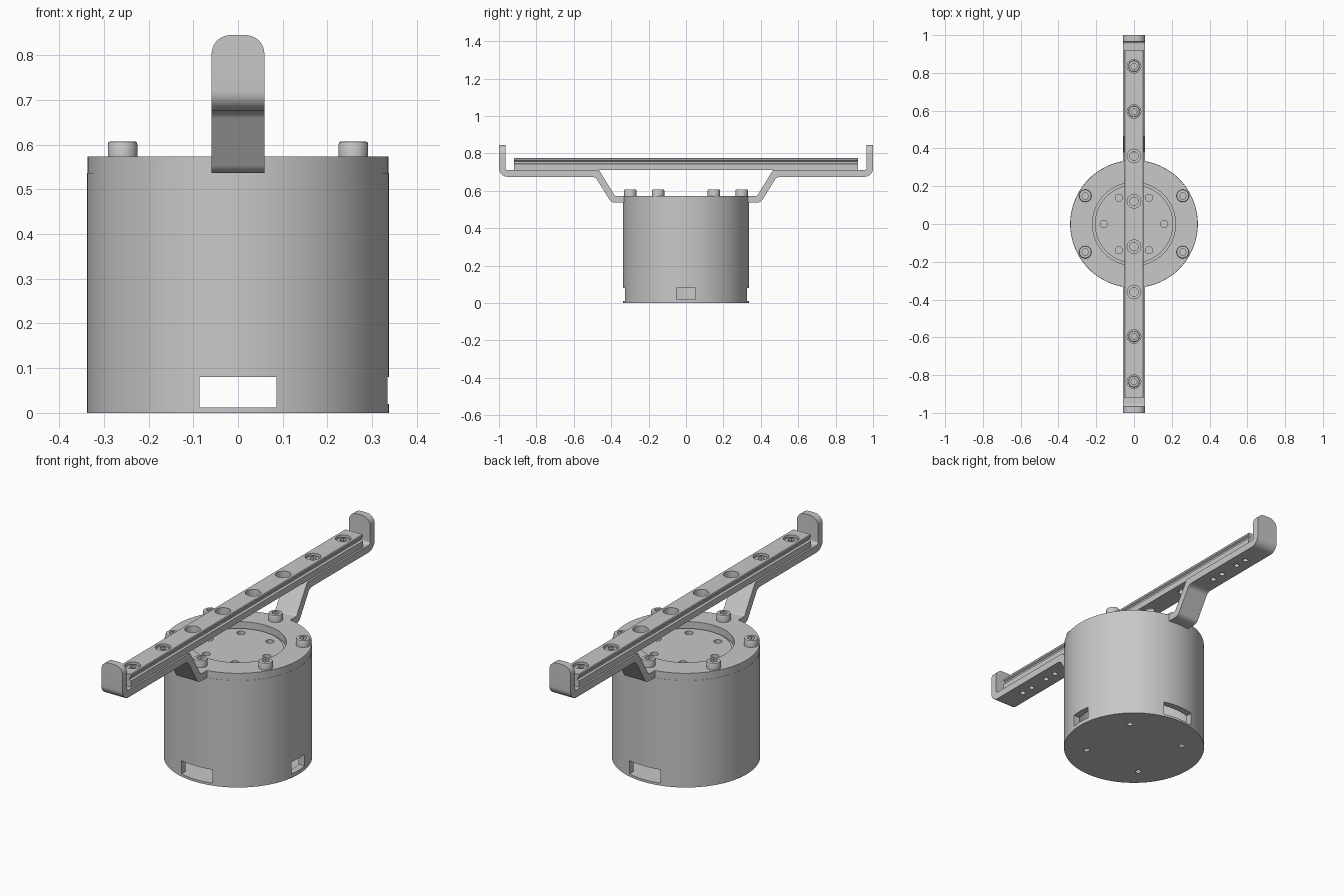
import bpy, bmesh
from math import pi, cos, sin, radians
from mathutils import Vector

if "Cube" in bpy.data.objects:
    bpy.data.objects.remove(bpy.data.objects["Cube"])

GREY = (0.58, 0.58, 0.58, 1)
metal = bpy.data.materials.new("plain_grey_metal")
metal.use_nodes = True
metal.diffuse_color = GREY
metal.node_tree.nodes["Principled BSDF"].inputs["Base Color"].default_value = GREY


def finish(name, bm):
    """Turn a bmesh into a coloured object."""
    bmesh.ops.remove_doubles(bm, verts=bm.verts, dist=1e-5)
    bmesh.ops.recalc_face_normals(bm, faces=bm.faces)
    mesh = bpy.data.meshes.new(name)
    bm.to_mesh(mesh)
    bm.free()
    mesh.materials.append(metal)
    ob = bpy.data.objects.new(name, mesh)
    bpy.context.collection.objects.link(ob)
    return ob


def lathe(name, profile, seg=96):
    """Spin a closed (radius, z) outline about the z axis."""
    bm = bmesh.new()
    rings = []
    for i in range(seg):
        a = 2 * pi * i / seg
        rings.append([bm.verts.new((r * cos(a), r * sin(a), z)) for r, z in profile])
    n = len(profile)
    for i in range(seg):
        p, q = rings[i], rings[(i + 1) % seg]
        for j in range(n):
            k = (j + 1) % n
            if profile[j][0] or profile[k][0]:
                bm.faces.new((p[j], q[j], q[k], p[k]))
    return finish(name, bm)


def prism(name, outline, half, place):
    """Extrude an outline; place(u, v, w) maps it into space."""
    bm = bmesh.new()
    ends = [[bm.verts.new(place(u, v, w)) for u, v in outline] for w in (-half, half)]
    for e in ends:
        bm.faces.new(e)
    n = len(outline)
    for i in range(n):
        k = (i + 1) % n
        bm.faces.new((ends[0][i], ends[0][k], ends[1][k], ends[1][i]))
    return finish(name, bm)


def fillet(corners, steps=8):
    """Round (u, v, radius) corners of a polygon."""
    out = []
    for i, (u, v, r) in enumerate(corners):
        p = Vector((u, v))
        if not r:
            out.append(p)
            continue
        a = (Vector(corners[i - 1][:2]) - p).normalized()
        b = (Vector(corners[(i + 1) % len(corners)][:2]) - p).normalized()
        half = a.angle(b) / 2
        t = r * cos(half) / sin(half)
        centre = p + (a + b).normalized() * (r / sin(half))
        s, e = p + a * t - centre, p + b * t - centre
        for k in range(steps + 1):
            d = s.lerp(e, k / steps).normalized()
            out.append(centre + d * r)
    return out


def rod(x, y, z0, z1, r, seg=32):
    """Temporary cutting cylinder."""
    ob = lathe("cutter", [(0, z0), (r, z0), (r, z1), (0, z1)], seg)
    ob.location = (x, y, 0)
    return ob


def box(x, y, z0, z1, sx, sy):
    """Temporary cutting block."""
    ob = prism("cutter", [(-sx, z0), (sx, z0), (sx, z1), (-sx, z1)], sy,
               lambda u, v, w: (u, w, v))
    ob.location = (x, y, 0)
    return ob


def activate(ob):
    bpy.ops.object.select_all(action="DESELECT")
    bpy.context.view_layer.objects.active = ob
    ob.select_set(True)


def cut(ob, cutters):
    """Subtract the cutters, then remove them."""
    for c in cutters:
        c.hide_render = True
        m = ob.modifiers.new("cut", "BOOLEAN")
        m.operation, m.solver, m.object = "DIFFERENCE", "EXACT", c
    activate(ob)
    for m in list(ob.modifiers):
        bpy.ops.object.modifier_apply(modifier=m.name)
    for c in cutters:
        bpy.data.objects.remove(c)


def smooth(ob):
    activate(ob)
    bpy.ops.object.shade_smooth_by_angle(angle=radians(30))


def copy(ob, location, turn=0):
    c = ob.copy()
    bpy.context.collection.objects.link(c)
    c.location = location
    c.rotation_euler.z = turn
    return c


def around(r, count, start=0):
    return [(r * cos(start + 2 * pi * i / count), r * sin(start + 2 * pi * i / count))
            for i in range(count)]


# Housing: hollow can with front, back and left slots
R, TOP, SEAM, FLOOR = 0.338, 0.573, 0.537, 0.012
can = lathe("housing", [(0.305, FLOOR), (R, FLOOR), (R, SEAM), (0.305, SEAM)], 128)
cut(can, [box(0, 0, 0, 0.08, 0.086, 0.5), box(0.35, 0, 0.02, 0.08, 0.1, 0.052)])
smooth(can)

# Base plate with four mounting holes
base = lathe("base_plate", [(0, 0), (R, 0), (R, FLOOR), (0, FLOOR)], 128)
cut(base, [rod(x, y, -0.1, 0.1, 0.014) for x, y in around(0.23, 4, pi / 4)])
smooth(base)

# Lid ring, and a recessed face with six holes set inside it
lid = lathe("lid_ring", [(0.22, SEAM), (R - 0.001, SEAM), (R - 0.001, TOP), (0.22, TOP)], 128)
smooth(lid)
face = lathe("recessed_face", [(0, 0.51), (0.225, 0.51), (0.225, 0.53), (0.207, 0.53),
                               (0.207, 0.545), (0, 0.545)])
cut(face, [rod(x, y, 0.525, 0.6, 0.019) for x, y in around(0.16, 6)])
smooth(face)

# Cap screws, six on the lid and four in the rail
screw = lathe("lid_screw_1", [(0, 0), (0.033, 0), (0.033, 0.028), (0.031, 0.033),
                              (0.028, 0.034), (0, 0.034)], 32)
cut(screw, [rod(0, 0, 0.014, 0.1, 0.018, 6)])
smooth(screw)
spots = around(0.298, 6, pi / 6)
screw.location = (*spots[0], TOP)
for i, (x, y) in enumerate(spots[1:]):
    copy(screw, (x, y, TOP)).name = f"lid_screw_{i + 2}"
for y in (-0.835, -0.595, 0.595, 0.835):
    s = copy(screw, (0, y, 0.734))
    s.scale = (0.9, 0.9, 1)
    s.name = "rail_screw"

# Bent support arms, one at each end
arm = prism("back_arm", fillet([
    (0.325, SEAM, 0), (0.40, SEAM, 0.035), (0.485, 0.675, 0.035), (1, 0.675, 0.045),
    (1, 0.845, 0), (0.965, 0.845, 0), (0.965, 0.711, 0.012), (0.465, 0.711, 0.012),
    (0.38, TOP, 0.012), (0.325, TOP, 0)]), 0.059, lambda u, v, w: (w, u, v))
bm = bmesh.new()
bm.from_mesh(arm.data)
tips = [e for e in bm.edges if all(v.co.z > 0.84 for v in e.verts)
        and abs(e.verts[0].co.x - e.verts[1].co.x) < 0.01]
bmesh.ops.bevel(bm, geom=tips, offset=0.042, segments=10, profile=0.5, affect="EDGES")
bm.to_mesh(arm.data)
bm.free()
cut(arm, [rod(0, y, 0.6, 0.70, 0.013, 24) for y in (0.595, 0.66, 0.77, 0.835)])
smooth(arm)
copy(arm, (0, 0, 0), pi).name = "front_arm"

# Guide rail with grooved sides and counterbored holes
side = [(0.05, 0.711), (0.05, 0.742), (0.041, 0.747), (0.041, 0.757),
        (0.05, 0.762), (0.05, 0.771), (0.047, 0.775)]
rail = prism("guide_rail", side + [(-x, z) for x, z in reversed(side)], 0.92,
             lambda u, v, w: (u, w, v))
holes = [s * y for y in (0.12, 0.36, 0.595, 0.835) for s in (-1, 1)]
cut(rail, [rod(0, y, 0.734, 0.8, 0.036) for y in holes]
    + [rod(0, y, 0.7, 0.75, 0.022) for y in holes])
smooth(rail)
